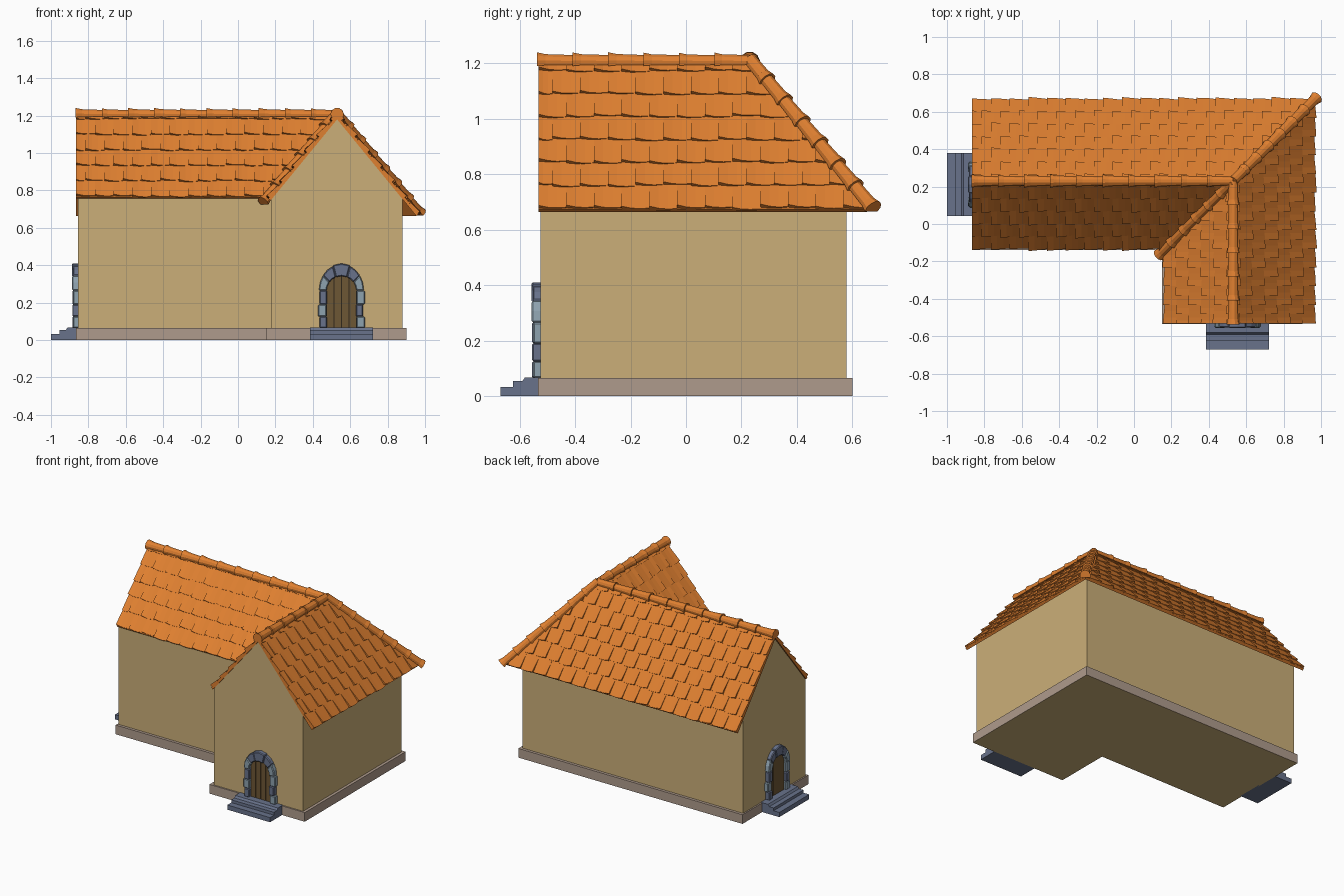
import bpy, bmesh, math, random
from mathutils import Vector

if "Cube" in bpy.data.objects:
    bpy.data.objects.remove(bpy.data.objects["Cube"])

random.seed(4)
RX, RY, RZ = 0.53, 0.23, 1.205          # point where both ridges meet
SLOPE = 1.22
ANG = math.atan(SLOPE)
C, S = math.cos(ANG), math.sin(ANG)


def material(name, rgb):
    m = bpy.data.materials.new(name)
    m.diffuse_color = (*rgb, 1)
    m.use_nodes = True
    m.node_tree.nodes["Principled BSDF"].inputs["Base Color"].default_value = m.diffuse_color
    return m


WALL = material("tan plaster", (0.60, 0.43, 0.19))
ROOF = material("orange tile", (0.74, 0.215, 0.03))
BASE = material("pinkish stone", (0.43, 0.33, 0.265))
DARK = material("dark slate", (0.14, 0.17, 0.26))
LIGHT = material("light slate", (0.27, 0.36, 0.43))
WOOD = material("brown wood", (0.155, 0.095, 0.035))
GAP = material("dark gap", (0.03, 0.02, 0.01))


def finish(bm, name, *mats):
    me = bpy.data.meshes.new(name)
    bm.to_mesh(me)
    bm.free()
    ob = bpy.data.objects.new(name, me)
    bpy.context.collection.objects.link(ob)
    for m in mats:
        me.materials.append(m)
    return ob


def loft(bm, a, b):
    """Closed solid between two matching outlines."""
    va, vb = [bm.verts.new(p) for p in a], [bm.verts.new(p) for p in b]
    n = len(a)
    faces = [bm.faces.new(va), bm.faces.new(vb[::-1])]
    for i in range(n):
        faces.append(bm.faces.new((va[i], va[(i + 1) % n], vb[(i + 1) % n], vb[i])))
    return faces


def mitre(bm, keep_left):
    """Cut a wing on the diagonal plane shared by both wings."""
    bmesh.ops.recalc_face_normals(bm, faces=bm.faces)
    bmesh.ops.bisect_plane(bm, geom=bm.verts[:] + bm.edges[:] + bm.faces[:],
                           plane_co=(RX, RY, 0), plane_no=(1, -1, 0),
                           clear_outer=keep_left, clear_inner=not keep_left)


# L-shaped plinth, underside in plaster colour
bm = bmesh.new()
L = [(-0.865, -0.14), (0.15, -0.14), (0.15, -0.535), (0.90, -0.535), (0.90, 0.60), (-0.865, 0.60)]
loft(bm, [(x, y, 0) for x, y in L], [(x, y, 0.065) for x, y in L])
bmesh.ops.recalc_face_normals(bm, faces=bm.faces)
for f in bm.faces:
    f.material_index = 1 if f.normal.z < -0.5 else 0
finish(bm, "plinth", BASE, WALL)

# Two gabled wall blocks joined on the mitre
top = 1.19
prof = [(-0.35, 0.05), (0.35, 0.05), (0.35, top - 0.35 * SLOPE), (0, top), (-0.35, top - 0.35 * SLOPE)]
bm = bmesh.new()
loft(bm, [(-0.855, RY + p, z) for p, z in prof], [(1, RY + p, z) for p, z in prof])
mitre(bm, True)
finish(bm, "long_wing_walls", WALL)
bm = bmesh.new()
loft(bm, [(RX + p, -0.525, z) for p, z in prof], [(RX + p, 0.7, z) for p, z in prof])
mitre(bm, False)
finish(bm, "front_wing_walls", WALL)


# Roof slopes: thin slab with rows of uneven wedge tiles
def roof_slope(name, along_x, side, start, reach):
    def P(u, v, h):
        out, z = side * (v * C + h * S), RZ - v * S + h * C
        return (u, RY + out, z) if along_x else (RX + out, u, z)

    bm = bmesh.new()
    length, end = reach / C, 1.05
    sec = [(0, -0.016), (length, -0.016), (length, 0), (0, 0)]
    loft(bm, [P(start, v, h) for v, h in sec], [P(end, v, h) for v, h in sec])
    row_h, width = 0.107, 0.1
    rows = math.ceil(length / row_h)
    for r in range(rows):
        v1 = length - r * row_h
        v0 = max(v1 - row_h - 0.006, 0)
        u = start - (width / 2 if r % 2 else 0)
        while u < end:
            a, b = max(u, start), u + width
            low = v1 + random.uniform(-0.005, 0.006)
            lift = random.uniform(0.012, 0.019)
            heights = (lift, lift * 0.6, 0.006, 0.004)
            secs = []
            for i, h in enumerate(heights):
                w = a + (b - a) * i / 3
                secs.append([bm.verts.new(P(w, v0, 0.002)),
                             bm.verts.new(P(w, low - 0.004 * (i in (0, 3)), h)),
                             bm.verts.new(P(w, low - 0.004 * (i in (0, 3)), -0.003))])
            bm.faces.new(secs[0])
            bm.faces.new(secs[-1][::-1])
            for s, t in zip(secs, secs[1:]):
                for k in range(3):
                    bm.faces.new((s[k], s[(k + 1) % 3], t[(k + 1) % 3], t[k]))
            u += width
    mitre(bm, along_x)
    finish(bm, name, ROOF)


roof_slope("back_roof", True, 1, -0.865, 0.435)
roof_slope("courtyard_roof_long", True, -1, -0.865, 0.36)
roof_slope("courtyard_roof_front", False, -1, -0.532, 0.368)
roof_slope("right_roof", False, 1, -0.532, 0.435)


# Ridge caps: tapered half-round tiles, wide end pointing outward
def cap_run(name, p_in, p_out, n):
    p_in, p_out = Vector(p_in), Vector(p_out)
    d = (p_out - p_in).normalized()
    side = d.cross(Vector((0, 0, 1))).normalized()
    up = side.cross(d)

    def ring(c, r):
        return [c + side * r * math.sin(t) + up * r * math.cos(t)
                for t in (math.radians(-115 + 230 * i / 7) for i in range(8))]

    bm = bmesh.new()
    for i in range(n):
        a = p_in.lerp(p_out, max(0, (i - 0.1) / n))
        b = p_in.lerp(p_out, (i + 1) / n)
        m = a.lerp(b, 0.78)
        j = random.uniform(-0.002, 0.001)
        loft(bm, ring(a, 0.025), ring(m, 0.029 + j))
        loft(bm, ring(m, 0.029 + j), ring(b, 0.036 + j))
    bmesh.ops.recalc_face_normals(bm, faces=bm.faces)
    finish(bm, name, ROOF)


cz = RZ + 0.001
cap_run("long_ridge_caps", (RX, RY, cz), (-0.868, RY, cz), 10)
cap_run("front_ridge_caps", (RX, RY, cz), (RX, -0.538, cz), 6)
for name, t, n in (("hip_caps", 0.445, 7), ("valley_caps", -0.395, 6)):
    cap_run(name, (RX, RY, cz + 0.008), (RX + t, RY + t, RZ + 0.014 - abs(t) * SLOPE), n)


# Doorways: w across, d outward from the wall, z up
def doorway(tag, place):
    def slab(bm, outline, d0, d1, mat=0):
        fs = loft(bm, [place(w, d0, z) for w, z in outline], [place(w, d1, z) for w, z in outline])
        for f in fs:
            f.material_index = mat

    def done(bm, name, *mats):
        bmesh.ops.recalc_face_normals(bm, faces=bm.faces)
        return finish(bm, tag + name, *mats)

    # stone jambs and arch blocks in alternating colours
    bm = bmesh.new()
    zs = (0.065, 0.125, 0.185, 0.25, 0.272)
    zs = (0.065, 0.125, 0.19, 0.265)
    for s in (-1, 1):
        for i, (z0, z1) in enumerate(zip(zs, zs[1:])):
            k = (i + (s > 0)) % 2
            o, n = (0.125, 0.08) if k else (0.116, 0.077)
            slab(bm, [(s * n, z0), (s * o, z0), (s * o, z1), (s * n, z1)], -0.01, 0.031 - 0.004 * k, k)
    angs = [math.radians(a) for a in (0, 35, 68, 112, 145, 180)]
    for i, (a, b) in enumerate(zip(angs, angs[1:])):
        m = (a + b) / 2
        o = 1.0 if i == 2 else 0.97
        pts = [(0.079 * math.cos(t), 0.265 + 0.077 * math.sin(t)) for t in (a, m, b)]
        pts += [(0.124 * o * math.cos(t), 0.265 + 0.145 * o * math.sin(t)) for t in (b, m, a)]
        slab(bm, pts, -0.01, 0.028 + 0.004 * (i % 2 == 0), (i + 1) % 2 if i != 2 else 0)
    ob = done(bm, "door_stones", DARK, LIGHT)
    bev = ob.modifiers.new("chamfer", "BEVEL")
    bev.width, bev.segments = 0.005, 1

    # plank door over a dark backing
    def arch_top(w):
        return 0.265 + math.sqrt(max(0, 0.083 ** 2 - w * w))

    bm = bmesh.new()
    for i in range(4):
        a, b = -0.08 + 0.04 * i + 0.002, -0.08 + 0.04 * (i + 1) - 0.002
        slab(bm, [(a, 0.065), (b, 0.065), (b, arch_top(b)), ((a + b) / 2, arch_top((a + b) / 2)),
                  (a, arch_top(a))], 0, 0.009)
    done(bm, "door_planks", WOOD)
    bm = bmesh.new()
    ws = [0.08 - 0.02 * i for i in range(9)]
    slab(bm, [(-0.08, 0.065), (0.08, 0.065)] + [(w, arch_top(w)) for w in ws], -0.002, 0.004)
    done(bm, "door_backing", GAP)

    # stone steps
    prof = [(0, 0), (0.145, 0), (0.145, 0.033), (0.1, 0.033), (0.1, 0.053), (0.066, 0.053),
            (0.056, 0.067), (0, 0.067)]
    bm = bmesh.new()
    loft(bm, [place(-0.168, d, z) for d, z in prof], [place(0.168, d, z) for d, z in prof])
    done(bm, "steps", DARK)


doorway("front_", lambda w, d, z: (0.553 + w, -0.525 - d, z))
doorway("left_", lambda w, d, z: (-0.855 - d, 0.211 - w, z))
